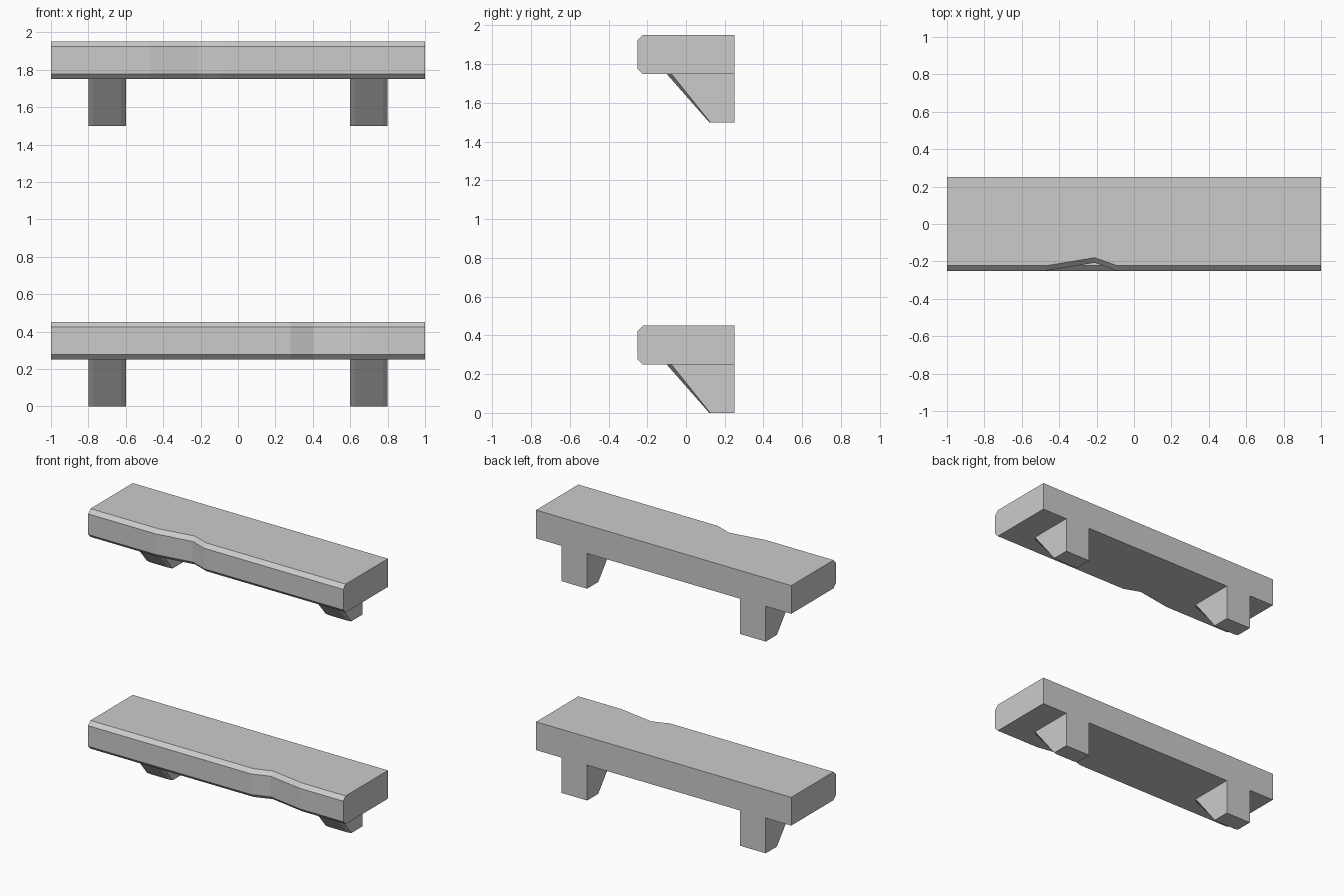
import bpy, bmesh

if "Cube" in bpy.data.objects:
    bpy.data.objects.remove(bpy.data.objects["Cube"])


def loft(name, stations, z):
    """Skin a row of (y, z) profiles placed along x, with closed ends."""
    bm = bmesh.new()
    rings = [[bm.verts.new((x, y, h + z)) for y, h in prof] for x, prof in stations]
    for a, b in zip(rings, rings[1:]):
        n = len(a)
        for i in range(n):
            j = (i + 1) % n
            bm.faces.new((a[i], a[j], b[j], b[i]))
    bm.faces.new(rings[0])
    bm.faces.new(rings[-1][::-1])
    bmesh.ops.recalc_face_normals(bm, faces=bm.faces)
    mesh = bpy.data.meshes.new(name)
    bm.to_mesh(mesh)
    bm.free()
    obj = bpy.data.objects.new(name, mesh)
    bpy.context.collection.objects.link(obj)
    return obj


def plank_profile(front):
    # board section with chamfered front edges
    c = 0.027
    return [(0.25, 0.25), (0.25, 0.45), (front + c, 0.45), (front, 0.45 - c),
            (front, 0.25 + c), (front + c, 0.25)]


def bracket_profile(top_y, foot_y):
    return [(0.25, 0.25), (0.25, 0), (foot_y, 0), (top_y, 0.25)]


def shelf(level, z, dent):
    # board with a worn dent in its front edge
    a, b, c = dent
    fronts = [(-1, -0.25), (a, -0.25), (b, -0.207), (c, -0.25), (1, -0.25)]
    loft(level + "_board", [(x, plank_profile(f)) for x, f in fronts], z)
    # wedge brackets with softened sloping edges
    side, face = bracket_profile(-0.075, 0.125), bracket_profile(-0.1, 0.12)
    for label, x in (("left", -0.7), ("right", 0.7)):
        loft(f"{level}_{label}_bracket",
             [(x - 0.1, side), (x - 0.075, face), (x + 0.075, face), (x + 0.1, side)], z)


shelf("lower", 0, (0.28, 0.40, 0.66))
shelf("upper", 1.5, (-0.47, -0.21, -0.09))
